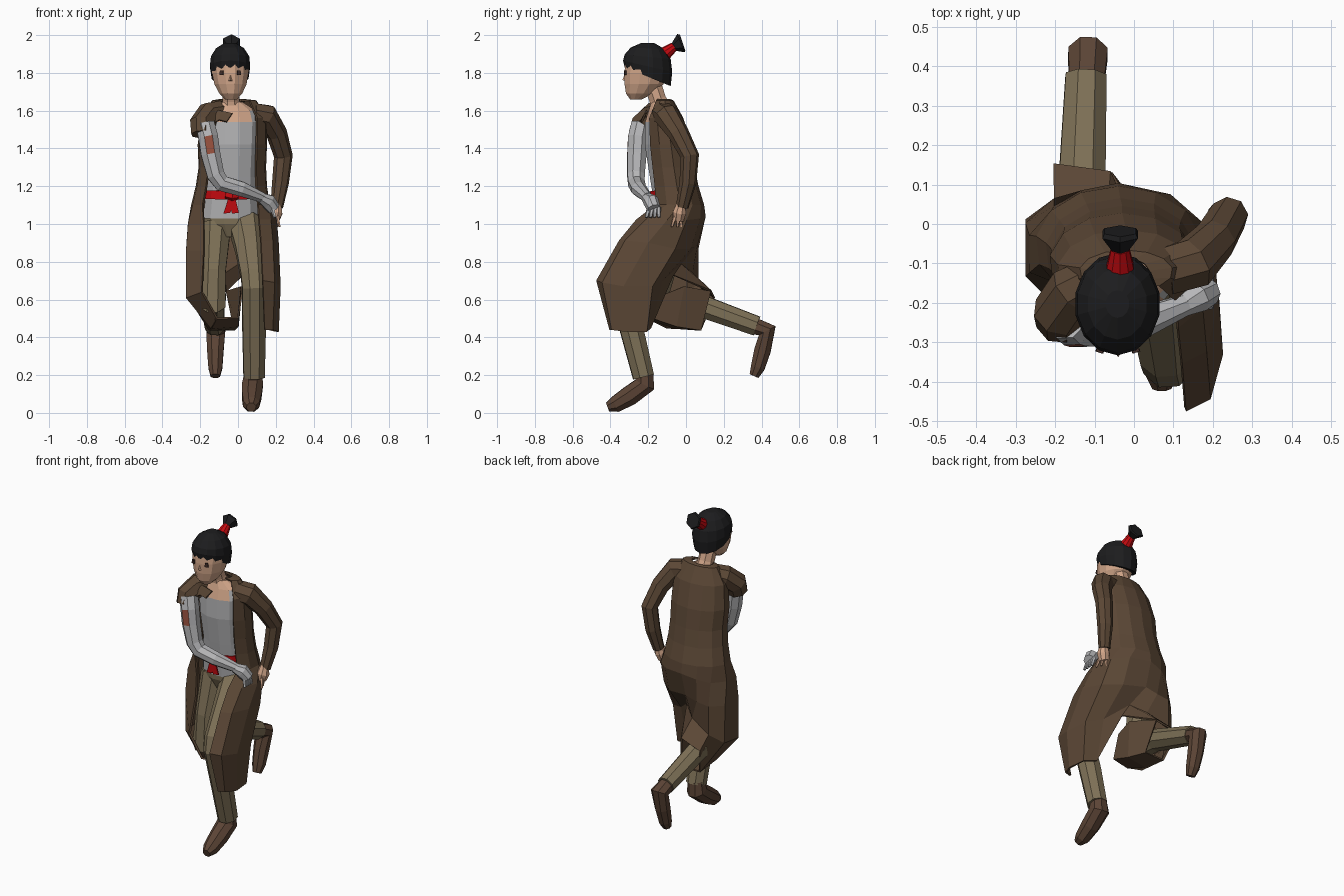
import bpy, bmesh, math
from mathutils import Vector as V


def mat(name, r, g, b):
    m = bpy.data.materials.new(name)
    m.diffuse_color = (r, g, b, 1)
    return m


COAT = mat("coat brown", .105, .063, .036)
BOOT = mat("boot brown", .105, .058, .036)
KHAKI = mat("khaki", .21, .165, .095)
GREY = mat("cloth grey", .47, .47, .48)
SKIN = mat("skin", .64, .38, .25)
HAIR = mat("hair black", .012, .012, .013)
RED = mat("sash red", .56, .003, .005)
PATCH = mat("patch rust", .32, .085, .05)
DARK = mat("eye dark", .05, .025, .02)


def mesh(name, verts, faces, *mats):
    me = bpy.data.meshes.new(name)
    me.from_pydata([tuple(v) for v in verts], [], faces)
    bm = bmesh.new()
    bm.from_mesh(me)
    bmesh.ops.recalc_face_normals(bm, faces=bm.faces)
    bm.to_mesh(me)
    bm.free()
    for m in mats:
        me.materials.append(m)
    ob = bpy.data.objects.new(name, me)
    bpy.context.collection.objects.link(ob)
    return ob


def loft(name, rings, *mats, closed=True, caps=True):
    """Skin a list of point rings."""
    n = len(rings[0])
    verts = [p for r in rings for p in r]
    faces = [(i * n + j, i * n + (j + 1) % n, (i + 1) * n + (j + 1) % n, (i + 1) * n + j)
             for i in range(len(rings) - 1) for j in range(n if closed else n - 1)]
    if caps and closed:
        faces += [tuple(range(n)), tuple(range((len(rings) - 1) * n, len(rings) * n))]
    return mesh(name, verts, faces, *mats)


def oval(z, cx, cy, rx, ry, n=12, tilt=0):
    out = []
    for i in range(n):
        a = 2 * math.pi * (i + .5) / n
        out.append(V((cx + rx * math.cos(a), cy + ry * math.sin(a), z - tilt * math.sin(a))))
    return out


def tube(name, path, *mats, n=8):
    """Tapered tube along (x, y, z, radius) points."""
    pts = [V(p[:3]) for p in path]
    rings, u = [], None
    for i, p in enumerate(pts):
        t = V((0, 0, 0))
        if i:
            t += (p - pts[i - 1]).normalized()
        if i < len(pts) - 1:
            t += (pts[i + 1] - p).normalized()
        t.normalize()
        if u is None:
            u = V((0, 1, 0)) if abs(t.x) > .7 else V((1, 0, 0))
        u = (u - t * u.dot(t)).normalized()
        w = t.cross(u)
        r = path[i][3]
        rings.append([p + r * (u * math.cos(a) + w * math.sin(a))
                      for a in (2 * math.pi * (k + .5) / n for k in range(n))])
    return loft(name, rings, *mats)


def thicken(ob, t):
    m = ob.modifiers.new("thickness", 'SOLIDIFY')
    m.thickness = t
    m.offset = 0


# torso: shirt with bare skin at the neckline, then hips
body = loft("shirt", [oval(*r) for r in (
    (1.03, -.04, -.06, .15, .105), (1.16, -.035, -.08, .14, .10), (1.25, -.03, -.09, .135, .105),
    (1.42, -.03, -.11, .145, .112), (1.54, -.03, -.125, .15, .095), (1.60, -.03, -.13, .13, .07),
    (1.645, -.033, -.14, .06, .045))], GREY, SKIN)
for f in body.data.polygons:
    if f.center.z > 1.605 or (f.center.z > 1.55 and abs(f.center.x + .03) < .08 and f.normal.y < 0):
        f.material_index = 1
loft("trouser_seat", [oval(*r) for r in (
    (.93, -.03, -.06, .09, .07), (1.0, -.035, -.06, .145, .10), (1.06, -.04, -.06, .148, .103))], KHAKI)

# red sash with knot and hanging tails
loft("sash", [oval(*r, tilt=-.005) for r in (
    (1.135, -.037, -.08, .152, .112), (1.18, -.035, -.083, .148, .11))], RED)
tube("sash_knot", [(-.065, -.2, 1.155, .02), (-.03, -.205, 1.15, .03), (0, -.2, 1.15, .02)], RED, n=6)
for i, x in enumerate((-.065, -.02)):
    thicken(mesh("sash_tail_%d" % i, [(-.05, -.205, 1.14), (-.015, -.205, 1.14),
            (x + .025, -.2, 1.06), (x - .012, -.2, 1.055)], [(0, 1, 2, 3)], RED), .008)

# long open coat: curved bodice rings followed by the swept skirt
rings = []
for z, cx, cy, rx, ry in ((1.655, -.03, -.125, .07, .04), (1.65, -.02, -.12, .115, .05),
                          (1.56, -.02, -.12, .17, .10), (1.42, -.03, -.10, .18, .122),
                          (1.30, -.03, -.085, .175, .125), (1.20, -.035, -.07, .185, .13),
                          (1.10, -.04, -.055, .205, .145)):
    rings.append([V((cx + rx * math.cos(a), cy + ry * math.sin(a), z))
                  for a in (math.radians(-45 + 27 * k) for k in range(11))])
rings.append([(.11, -.26, 1.02), (.17, -.21, 1.02), (.2, -.1, 1.02), (.17, 0, 1.02), (.09, .07, 1.03),
              (-.04, .098, 1.04), (-.13, .08, 1.02), (-.2, .04, 1), (-.26, -.03, 1),
              (-.26, -.12, 1), (-.18, -.15, 1)])
rings.append([(.12, -.35, .91), (.18, -.32, .91), (.21, -.2, .90), (.19, -.06, .87), (.1, .02, .87),
              (-.04, .055, .89), (-.12, .06, .87), (-.2, .06, .86), (-.27, 0, .86),
              (-.27, -.13, .86), (-.18, -.16, .86)])
rings.append([(.13, -.47, .70), (.19, -.44, .69), (.22, -.33, .67), (.21, -.18, .67), (.12, -.13, .70),
              (.01, -.03, .79), (-.07, .03, .74), (-.2, .06, .68), (-.27, .01, .63),
              (-.27, -.13, .61), (-.19, -.21, .64)])
rings.append([(.14, -.40, .44), (.18, -.39, .44), (.21, -.32, .43), (.2, -.21, .43), (.12, -.19, .45),
              (.03, -.07, .73), (-.06, .13, .645), (-.2, .15, .61), (-.15, .08, .44),
              (-.14, -.1, .45), (-.11, -.2, .5)])
thicken(loft("coat", rings, COAT, closed=False), .012)
# coat lining wrapped under and inside the folded leg
thicken(loft("coat_inner_flap", [
    [(-.12, -.2, .5), (0, -.18, .505), (.02, -.11, .63)],
    [(-.14, -.06, .45), (0, -.05, .46), (.02, -.01, .67)],
    [(-.15, .08, .44), (-.02, .08, .44), (-.06, .13, .645)]], COAT, closed=False), .01)
thicken(mesh("torn_lapel", [(-.15, -.2, 1.61), (-.03, -.215, 1.585), (-.06, -.235, 1.54),
        (-.10, -.235, 1.55), (-.15, -.24, 1.52)], [(0, 1, 2, 3, 4)], COAT), .01)

# bent arm in a full sleeve, with bare hand
tube("long_sleeve", [(.08, -.12, 1.58, .065), (.15, -.10, 1.57, .068), (.205, -.04, 1.48, .056),
     (.24, .02, 1.36, .05), (.225, .01, 1.22, .045), (.205, -.02, 1.09, .034)], COAT)
tube("bare_hand", [(.205, -.025, 1.11, .025), (.2, -.035, 1.06, .038), (.19, -.04, 1.02, .03)], SKIN)
for i, (dx, dy) in enumerate(((.025, -.03), (.012, 0), (-.015, .02), (-.03, -.04))):
    tube("bare_finger_%d" % i, [(.195 + dx * .5, -.04 + dy * .6, 1.04, .011),
         (.195 + dx, -.045 + dy, .985, .006)], SKIN, n=5)

# arm across the body: torn sleeve, wrapped arm with patch, wrapped hand
tube("torn_sleeve", [(-.09, -.135, 1.595, .06), (-.155, -.17, 1.58, .068), (-.19, -.225, 1.53, .068),
     (-.188, -.245, 1.475, .062)], COAT)
arm = tube("wrapped_arm", [(-.175, -.24, 1.53, .054), (-.158, -.255, 1.46, .056), (-.145, -.26, 1.37, .055),
      (-.118, -.265, 1.26, .05), (-.085, -.262, 1.215, .047), (.02, -.25, 1.185, .042),
      (.13, -.205, 1.14, .028)], GREY, PATCH)
for f in arm.data.polygons:
    if 1.38 < f.center.z < 1.44 and f.normal.y < -.8:
        f.material_index = 1
tube("wrapped_hand", [(.12, -.21, 1.14, .028), (.16, -.185, 1.12, .042), (.19, -.17, 1.08, .036)], GREY)
for i in range(4):
    tube("wrapped_finger_%d" % i, [(.18, -.195 + .017 * i, 1.09, .013), (.195, -.21 + .022 * i, 1.035, .008)],
         GREY, n=5)

# legs: one stepping forward, one folded back
tube("front_leg", [(.045, -.07, .99, .10), (.065, -.2, .87, .085), (.08, -.33, .73, .07),
     (.085, -.35, .66, .068), (.085, -.285, .43, .066), (.085, -.225, .19, .06)], KHAKI)
tube("back_leg", [(-.115, -.06, 1, .085), (-.13, -.12, .75, .07), (-.135, -.14, .58, .075),
     (-.135, .03, .585, .066), (-.122, .375, .46, .056)], KHAKI)

# boots
tube("front_boot", [(.08, -.22, .21, .05), (.077, -.218, .15, .06), (.073, -.30, .09, .056),
     (.07, -.375, .045, .046), (.07, -.415, .03, .026)], BOOT)
tube("back_boot", [(-.12, .36, .46, .048), (-.117, .43, .435, .054), (-.12, .405, .33, .047),
     (-.12, .38, .24, .04), (-.12, .36, .195, .027)], BOOT)

# head, neck and face
tube("neck", [(-.035, -.125, 1.59, .065), (-.037, -.15, 1.66, .048), (-.04, -.18, 1.75, .05)], SKIN)
loft("head", [oval(*r) for r in (
    (1.66, -.037, -.265, .032, .032), (1.69, -.038, -.245, .062, .075), (1.74, -.04, -.222, .088, .107),
    (1.80, -.041, -.213, .1, .117), (1.87, -.042, -.208, .1, .115), (1.91, -.042, -.2, .07, .08))], SKIN)
mesh("nose", [(-.04, -.322, 1.80), (-.053, -.322, 1.757), (-.027, -.322, 1.757), (-.04, -.337, 1.762)],
     [(0, 1, 3), (0, 3, 2), (1, 2, 3), (0, 2, 1)], SKIN)
for s in (-1, 1):
    x = -.041 + s * .046
    l, r = (.006, 0) if s < 0 else (0, .006)
    thicken(mesh("eye_%d" % s, [(x - .01, -.325 + l, 1.788), (x + .01, -.325 + r, 1.788),
            (x + .008, -.325 + r, 1.812), (x - .008, -.325 + l, 1.812)], [(0, 1, 2, 3)], DARK), .008)

# hair cap, red tie and flared bun
loft("hair", [oval(z, -.042, -.203, rx, ry, 14, t) for z, rx, ry, t in (
    (1.78, .1, .122, .05), (1.835, .109, .13, .03), (1.885, .104, .122, .012),
    (1.93, .076, .09, .004), (1.958, .03, .035, 0))], HAIR)
tube("hair_tie", [(-.035, -.108, 1.905, .036), (-.035, -.062, 1.94, .024)], RED, n=10)
tube("hair_bun", [(-.035, -.066, 1.937, .022), (-.035, -.027, 1.957, .052), (-.035, -.018, 1.96, .046)], HAIR, n=6)
